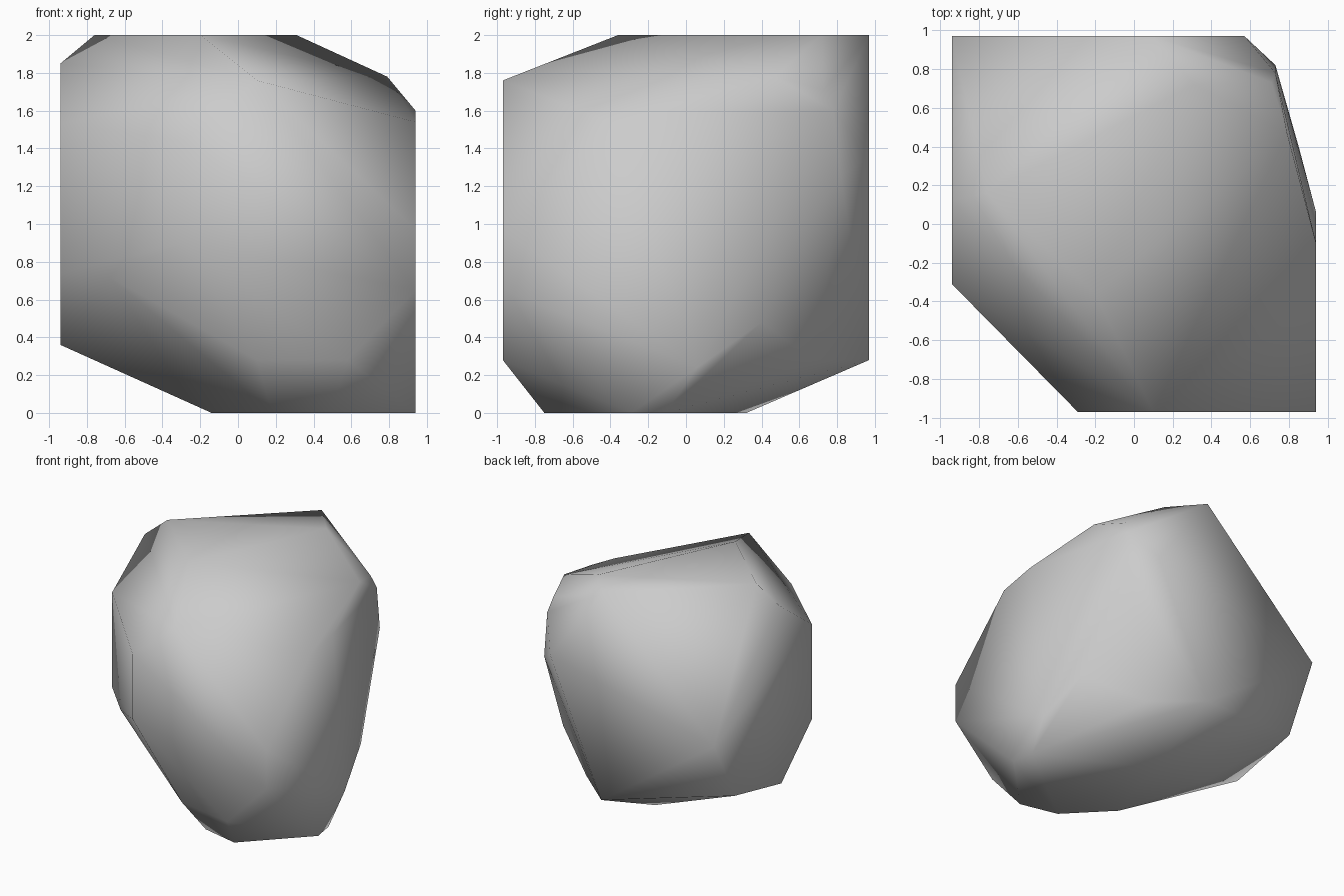
import bpy
import bmesh

# Remove the default cube only
default_cube = bpy.data.objects.get("Cube")
if default_cube:
    bpy.data.objects.remove(default_cube, do_unlink=True)


def make_material(name, colour):
    material = bpy.data.materials.new(name)
    material.use_nodes = True
    rgba = (*colour, 1.0)
    material.diffuse_color = rgba
    shader = material.node_tree.nodes["Principled BSDF"]
    shader.inputs["Base Color"].default_value = rgba
    shader.inputs["Roughness"].default_value = 0.9
    return material


def make_boulder(name, corner_groups, material):
    """Wrap a faceted convex skin around the corner groups."""
    bm = bmesh.new()
    for group in corner_groups:
        for corner in group:
            bm.verts.new(corner)
    result = bmesh.ops.convex_hull(bm, input=list(bm.verts))
    # Drop any corner that fell inside the skin
    inside = {item for item in result["geom_interior"]
              if isinstance(item, bmesh.types.BMVert)}
    bmesh.ops.delete(bm, geom=list(inside), context="VERTS")
    bmesh.ops.recalc_face_normals(bm, faces=list(bm.faces))
    for face in bm.faces:
        face.smooth = True
    mesh = bpy.data.meshes.new(name)
    bm.to_mesh(mesh)
    bm.free()
    mesh.materials.append(material)
    boulder = bpy.data.objects.new(name, mesh)
    bpy.context.collection.objects.link(boulder)
    return boulder


# Corners of the flat crown
crown = [(-.76, .16, 2), (.09, .97, 2), (.31, .72, 2), (-.2, -.36, 2)]

# Sloping shoulders below the crown
shoulders = [(-.94, .12, 1.85), (.1, -.97, 1.76), (.79, .47, 1.78),
             (.71, .73, 1.71), (.73, .78, 1.6), (.94, -.1, 1.6),
             (.94, -.4, 1.54)]

# Widest part, going round the sides
belly = [(-.29, -.97, 1.44), (-.29, -.97, .9), (-.94, -.31, 1.53),
         (-.94, -.31, .74), (-.68, -.57, .72), (-.94, .97, 1),
         (.57, .97, 1.36), (.73, .82, 1.25), (.94, -.97, .97),
         (.94, -.97, .65)]

# Undercut ridges that narrow towards the ground
undercut = [(-.94, .09, .36), (-.94, .7, .49), (-.57, .15, .2),
            (.1, .97, .28), (.44, .68, .28), (.85, .4, .48),
            (.94, .06, .24), (.58, -.97, .28), (.1, -.88, .28)]

# Corners of the small resting face
foot = [(-.14, -.35, 0), (.18, -.68, 0), (.49, -.75, 0),
        (.94, -.29, 0), (.91, -.11, 0), (.06, .32, 0)]

stone_grey = make_material("stone_grey", (.6, .6, .6))
make_boulder("boulder", [crown, shoulders, belly, undercut, foot], stone_grey)
